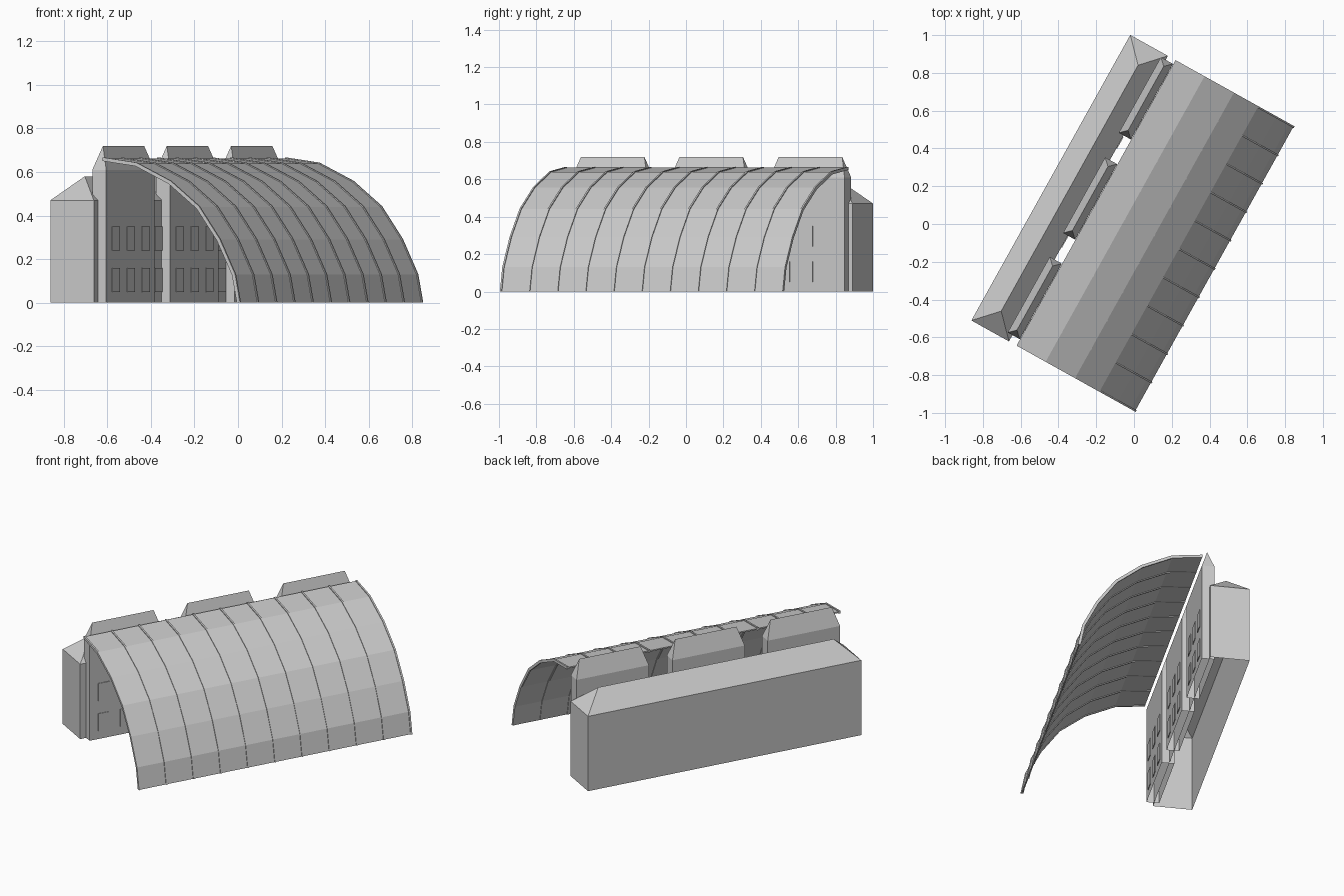
import bpy, bmesh, math
from mathutils import Vector

if "Cube" in bpy.data.objects:
    bpy.data.objects.remove(bpy.data.objects["Cube"], do_unlink=True)

ANGLE = math.radians(60.9)   # the whole building is turned on the ground
HALF = 0.865                 # half of the building length

grey = bpy.data.materials.new("light grey")
grey.use_nodes = True
grey.diffuse_color = (0.6, 0.6, 0.6, 1)
grey.node_tree.nodes["Principled BSDF"].inputs["Base Color"].default_value = (0.6, 0.6, 0.6, 1)


def finish(bm, name):
    """Turn a bmesh into a named grey object, turned to the building direction."""
    bmesh.ops.recalc_face_normals(bm, faces=bm.faces)
    mesh = bpy.data.meshes.new(name)
    bm.to_mesh(mesh)
    bm.free()
    mesh.materials.append(grey)
    obj = bpy.data.objects.new(name, mesh)
    obj.rotation_euler.z = ANGLE
    bpy.context.collection.objects.link(obj)
    return obj


def hipped_block(name, x0, x1, y0, y1, eave, ridge, inset):
    """Walls under a hipped roof, open at the ground."""
    bm = bmesh.new()
    corners = [(x0, y0), (x1, y0), (x1, y1), (x0, y1)]
    low = [bm.verts.new((x, y, 0)) for x, y in corners]
    top = [bm.verts.new((x, y, eave)) for x, y in corners]
    mid = (y0 + y1) / 2
    a = bm.verts.new((x0 + inset, mid, ridge))
    b = bm.verts.new((x1 - inset, mid, ridge))
    for i in range(4):
        j = (i + 1) % 4
        bm.faces.new((low[i], low[j], top[j], top[i]))
    bm.faces.new((top[0], top[1], b, a))
    bm.faces.new((top[1], top[2], b))
    bm.faces.new((top[2], top[3], a, b))
    bm.faces.new((top[3], top[0], a))
    return finish(bm, name)


# Half-arch profile: sideways position and height, from crown to ground
PROFILE = [(0.23, 0.662), (0.054, 0.638), (-0.124, 0.555), (-0.272, 0.44),
           (-0.381, 0.29), (-0.461, 0.13), (-0.487, 0)]
CENTRE = Vector((0.23, 0))


def arch_band(name, x0, x1, outer, inner):
    """Closed band following the arch, between two offsets from the profile."""
    def offset(d):
        pts = []
        for p in PROFILE:
            p = Vector(p)
            pts.append(p + (p - CENTRE).normalized() * d)
        return pts

    bm = bmesh.new()
    rows = [[bm.verts.new((x, p.x, p.y)) for p in offset(d)]
            for x, d in ((x0, outer), (x1, outer), (x1, inner), (x0, inner))]
    for r in range(4):
        one, two = rows[r], rows[(r + 1) % 4]
        for i in range(len(PROFILE) - 1):
            bm.faces.new((one[i], one[i + 1], two[i + 1], two[i]))
    for end in (0, -1):
        bm.faces.new([row[end] for row in rows])
    return finish(bm, name)


def plate(name, x, y, z, sx, sy, sz):
    bm = bmesh.new()
    bmesh.ops.create_cube(bm, size=1)
    bmesh.ops.scale(bm, vec=(sx, sy, sz), verts=bm.verts)
    bmesh.ops.translate(bm, vec=(x, y, z), verts=bm.verts)
    return finish(bm, name)


# Long rear hall
hipped_block("rear_hall", -HALF, HALF, 0.276, 0.504, 0.47, 0.58, 0.12)

# Three tall slabs between hall and arch, with two rows of windows each
for n, x0 in enumerate((-0.827, -0.224, 0.383)):
    x1 = x0 + 0.458
    hipped_block(f"tower_slab_{n + 1}", x0, x1, 0.232, 0.305, 0.61, 0.72, 0.035)
    for row, z in enumerate((0.105, 0.295)):
        for col in range(3):
            x = x0 + 0.229 + (col - 1) * 0.14
            plate(f"slab_window_{n + 1}_{row + 1}_{col + 1}", x, 0.231, z, 0.07, 0.006, 0.11)

# Hall windows facing the gaps between the slabs
for n, x in enumerate((-0.26, 0.34)):
    for row, z in enumerate((0.105, 0.295)):
        plate(f"hall_window_{n + 1}_{row + 1}", x, 0.275, z, 0.07, 0.006, 0.11)

# Curved half-arch roof and its ribs
arch_band("arch_roof", -HALF, HALF, 0, -0.008)
RIBS = 10
for i in range(RIBS + 1):
    x = -HALF + 0.005 + (2 * HALF - 0.01) * i / RIBS
    arch_band(f"arch_rib_{i + 1}", x - 0.005, x + 0.005, 0.005, -0.012)
